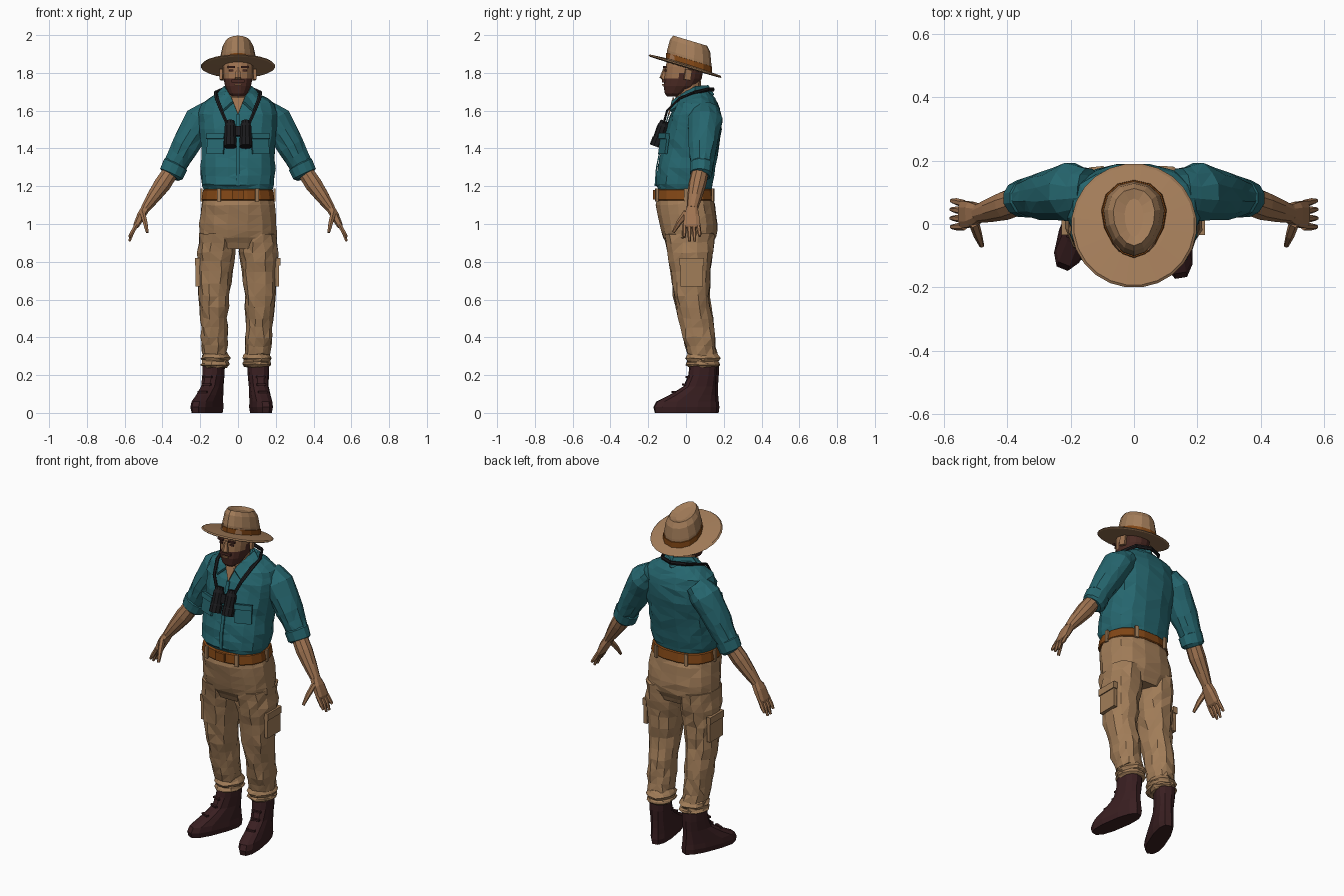
import bpy, bmesh, random
from math import sin, cos, pi, copysign
from mathutils import Vector, Matrix

random.seed(4)
cube = bpy.data.objects.get("Cube")
if cube:
    bpy.data.objects.remove(cube)


def material(name, r, g, b):
    m = bpy.data.materials.new(name)
    m.use_nodes = True
    lin = [(c / 255) ** 2.2 for c in (r, g, b)] + [1]
    m.diffuse_color = lin
    m.node_tree.nodes["Principled BSDF"].inputs["Base Color"].default_value = lin
    return m


TEAL = material("teal cloth", 42, 102, 110)
TAN = material("tan cloth", 160, 124, 89)
FELT = material("hat felt", 162, 124, 90)
SKIN = material("skin", 158, 115, 82)
HAIR = material("dark brown hair", 76, 46, 40)
LEATHER = material("belt leather", 128, 72, 28)
BOOT = material("boot leather", 60, 36, 38)
BLACK = material("black rubber", 32, 32, 34)


def finish(name, bm, mat, mirror=False):
    bmesh.ops.recalc_face_normals(bm, faces=bm.faces)
    me = bpy.data.meshes.new(name)
    bm.to_mesh(me)
    bm.free()
    me.materials.append(mat)
    ob = bpy.data.objects.new(name, me)
    bpy.context.collection.objects.link(ob)
    if mirror:
        ob.modifiers.new("mirror", 'MIRROR')
    return ob


def loft(name, rings, mat, n=12, p=2.0, upright=True, folds=0, mirror=False, warp=None):
    """Skin over rings of (centre, half width, half depth); folds adds crumpled rings."""
    rings = [(Vector(c), a, b) for c, a, b in rings]
    if folds:
        full = rings[:1]
        for r0, r1 in zip(rings, rings[1:]):
            full += [((r0[0] + r1[0]) / 2, (r0[1] + r1[1]) / 2, (r0[2] + r1[2]) / 2), r1]
        rings = full
    bm = bmesh.new()
    loops = []
    for i, (c, a, b) in enumerate(rings):
        u, v = Vector((1, 0, 0)), Vector((0, 1, 0))
        if not upright:
            t = (rings[min(i + 1, len(rings) - 1)][0] - rings[max(i - 1, 0)][0]).normalized()
            u = v.cross(t).normalized()
            v = t.cross(u)
        loop = []
        for k in range(n):
            s, q = sin(2 * pi * (k + .5) / n), cos(2 * pi * (k + .5) / n)
            co = c + u * copysign(abs(q) ** (2 / p), q) * a + v * copysign(abs(s) ** (2 / p), s) * b
            if folds:
                co += Vector([random.uniform(-folds, folds) for _ in range(3)])
            loop.append(bm.verts.new(warp(co) if warp else co))
        loops.append(loop)
    for l0, l1 in zip(loops, loops[1:]):
        for k in range(n):
            j = (k + 1) % n
            bm.faces.new((l0[k], l0[j], l1[j], l1[k]))
    bm.faces.new(loops[0])
    bm.faces.new(loops[-1])
    if folds:
        bmesh.ops.triangulate(bm, faces=bm.faces)
    return finish(name, bm, mat, mirror)


def body(rows):
    """Rows of height, half width, front y, back y."""
    return [((0, (f + b) / 2, z), w, (b - f) / 2) for z, w, f, b in rows]


def box(name, loc, size, mat, yaw=0, pitch=0, mirror=False):
    bm = bmesh.new()
    m = Matrix.Translation(loc) @ Matrix.Rotation(yaw, 4, 'Z') @ Matrix.Rotation(pitch, 4, 'X')
    bmesh.ops.create_cube(bm, size=1, matrix=m @ Matrix.Diagonal((*size, 1)))
    return finish(name, bm, mat, mirror)


def plate(name, pts, faces, mat, mirror=False, thick=.008):
    bm = bmesh.new()
    vs = [bm.verts.new(q) for q in pts]
    for f in faces:
        bm.faces.new([vs[i] for i in f])
    ob = finish(name, bm, mat, mirror)
    ob.modifiers.new("thickness", 'SOLIDIFY').thickness = thick
    return ob


# Shirt
loft("shirt_body", body([(1.17, .175, -.145, .13), (1.21, .193, -.165, .145), (1.3, .2, -.152, .155),
                         (1.4, .196, -.13, .175), (1.5, .205, -.11, .19), (1.58, .212, -.085, .188),
                         (1.64, .195, -.055, .168), (1.685, .12, -.03, .14), (1.71, .08, 0, .115)]),
     TEAL, n=16, p=2.4, folds=.004)
loft("button_placket", [((0, y, z), .017, .006) for z, y in
                        ((1.2, -.163), (1.3, -.156), (1.4, -.135), (1.5, -.115), (1.58, -.092))],
     TEAL, n=4, p=1.2)
loft("sleeves", [((.14, .1, 1.6), .06, .075), ((.2, .1, 1.55), .084, .093), ((.28, .09, 1.41), .073, .077),
                 ((.335, .083, 1.31), .062, .06)], TEAL, upright=False, folds=.004, mirror=True)
loft("rolled_cuffs", [((.322, .083, 1.325), .055, .055), ((.33, .083, 1.315), .07, .064),
                      ((.352, .08, 1.265), .068, .06), ((.358, .078, 1.255), .05, .05)],
     TEAL, upright=False, mirror=True)
box("chest_pockets", (.118, -.117, 1.42), (.095, .014, .1), TEAL, .38, -.15, True)
box("pocket_flaps", (.118, -.118, 1.465), (.1, .02, .03), TEAL, .38, -.15, True)
plate("collar", [(0, .118, 1.735), (.075, .05, 1.73), (.024, -.075, 1.655),
                 (0, .15, 1.685), (.125, .04, 1.675), (.085, -.085, 1.6)],
      [(0, 1, 4, 3), (1, 2, 5, 4)], TEAL, True, .012)
plate("open_neck", [(-.035, -.07, 1.67), (.035, -.07, 1.67), (0, -.096, 1.58)], [(0, 1, 2)], SKIN)

# Forearms and hands
loft("forearms", [((.34, .08, 1.3), .043, .045), ((.4, .06, 1.21), .047, .047), ((.45, .045, 1.14), .037, .039),
                  ((.492, .033, 1.08), .025, .03)], SKIN, n=10, upright=False, mirror=True)
loft("palms", [((.488, .034, 1.085), .024, .029), ((.512, .03, 1.045), .024, .042),
               ((.54, .03, .99), .017, .046), ((.545, .03, .98), .01, .04)],
     SKIN, n=8, p=2.8, upright=False, mirror=True)
for i, (y, tip) in enumerate(((-.008, .93), (.016, .908), (.04, .908), (.064, .935))):
    loft("fingers_%d" % (i + 1), [((.535, y, 1), .012, .012), ((.56, y * 1.1, .955), .012, .011),
                                  ((.575, y * 1.15, tip), .007, .007)],
         SKIN, n=6, upright=False, mirror=True)
loft("thumbs", [((.505, .005, 1.06), .016, .02), ((.492, -.035, 1.01), .014, .015),
                ((.48, -.068, .955), .008, .008)], SKIN, n=6, upright=False, mirror=True)

# Trousers and belt
loft("trouser_seat", body([(1.17, .178, -.15, .135), (1.1, .195, -.16, .155), (1.0, .207, -.142, .168),
                           (.93, .208, -.122, .16), (.87, .17, -.09, .13)]),
     TAN, n=16, p=2.4, folds=.004)
leg_rows = ((.95, .005, .205, -.12, .155), (.85, .005, .213, -.1, .142), (.75, .02, .21, -.082, .13),
            (.62, .035, .2, -.068, .125), (.5, .04, .187, -.04, .145), (.4, .04, .183, -.02, .152),
            (.31, .04, .17, .01, .165))
for side, s, drift in (("left", 1, 0), ("right", -1, .027)):
    def shift(z):
        return drift * (1 - z / .95)
    loft(side + "_trouser_leg", [((s * ((a + b) / 2 + shift(z)), (f + k) / 2, z), (b - a) / 2, (k - f) / 2)
                                 for z, a, b, f, k in leg_rows], TAN, p=2.3, folds=.006)
    loft(side + "_trouser_hem", [((s * (.1 + shift(z)), .09, z), w, w * 1.17) for z, w in
                                 ((.32, .062), (.29, .08), (.272, .07), (.255, .079), (.24, .06))],
         TAN, folds=.004)
    box(side + "_cargo_pocket", (s * (.207 + shift(.74)), .03, .74), (.022, .12, .14), TAN)
    box(side + "_cargo_flap", (s * (.211 + shift(.8)), .03, .8), (.026, .13, .04), TAN)
loft("belt", body([(1.125, .192, -.163, .15), (1.13, .196, -.167, .154),
                   (1.18, .188, -.162, .146), (1.185, .18, -.155, .14)]), LEATHER, n=16, p=2.4)
box("belt_buckle", (0, -.166, 1.155), (.06, .015, .05), LEATHER)
for i, (x, y, yaw) in enumerate(((.1, -.155, .25), (.193, 0, pi / 2), (.1, .143, -.25))):
    box("belt_loops_%d" % (i + 1), (x, y, 1.153), (.02, .012, .07), TAN, yaw, 0, True)

# Boots, turned outward
for side, x, y, turn in (("left", .105, .1, .16), ("right", -.125, .113, -.38)):
    place = Matrix.Translation((x, y, 0)) @ Matrix.Rotation(turn, 4, 'Z')
    loft(side + "_boot", body([(0, .05, -.27, .062), (.03, .056, -.278, .066), (.06, .054, -.262, .062),
                               (.095, .052, -.19, .058), (.14, .05, -.115, .056), (.2, .054, -.088, .06),
                               (.265, .056, -.08, .062)]),
         BOOT, p=2.5, warp=lambda c, m=place: m @ c)
    for z, f in ((.11, -.168), (.15, -.112), (.19, -.094)):
        lace = box(side + "_boot_lace", place @ Vector((0, f, z)), (.05, .014, .01), BOOT, turn)

# Head
loft("neck", body([(1.6, .06, -.06, .08), (1.68, .06, -.055, .08), (1.76, .058, -.05, .08)]), SKIN, n=10)
head = loft("head", body([(1.675, .03, -.1, -.04), (1.69, .05, -.113, .0), (1.73, .07, -.12, .06),
                          (1.77, .077, -.115, .085), (1.8, .08, -.113, .09), (1.83, .082, -.11, .092),
                          (1.9, .078, -.095, .09)]), SKIN, n=16, p=2.3)
head.data.materials.append(HAIR)
for f in head.data.polygons:
    c = f.center
    f.material_index = int(c.z < 1.765 or c.y > .02 or (c.y > -.03 and c.z < 1.8))
loft("nose", body([(1.765, .018, -.128, -.1), (1.775, .019, -.14, -.1), (1.83, .01, -.118, -.1)]),
     SKIN, n=6)
box("moustache", (0, -.119, 1.757), (.07, .016, .014), HAIR)
box("lips", (0, -.122, 1.737), (.036, .009, .009), SKIN)
box("eyes", (.035, -.109, 1.812), (.022, .008, .01), HAIR, .15, 0, True)
box("eyebrows", (.036, -.112, 1.832), (.04, .012, .01), HAIR, .15, 0, True)
box("ears", (.086, .01, 1.79), (.016, .035, .055), SKIN, .25, -.15, True)


# Hat, tipped back and narrowed toward the front
def tip(c):
    return Vector((c.x, c.y, c.z - .3 * c.y))


def pinch(c):
    return tip(Vector((c.x * (1 + 1.6 * (c.y - .03)), c.y, c.z)))


loft("hat_brim", [((0, -.005, z), r, r * .99) for z, r in
                  ((1.826, .085), (1.828, .19), (1.833, .198), (1.84, .19), (1.847, .1))],
     FELT, n=24, warp=tip)
loft("hat_crown", body([(1.84, .1, -.103, .135), (1.89, .096, -.1, .134), (1.95, .083, -.085, .128),
                        (1.977, .066, -.068, .112), (1.963, .03, -.04, .08)]), FELT, n=14, warp=pinch)
loft("hat_band", body([(1.842, .104, -.107, .139), (1.875, .101, -.105, .138), (1.877, .09, -.09, .12)]),
     LEATHER, n=14, warp=pinch)

# Binoculars on a neck strap
loft("binocular_barrels", [((.041, y, z), r, r) for y, z, r in
                           ((-.112, 1.545, .022), (-.118, 1.53, .025), (-.122, 1.515, .031),
                            (-.143, 1.455, .031), (-.145, 1.45, .034), (-.16, 1.41, .034))],
     BLACK, n=10, upright=False, mirror=True)
box("binocular_bridge", (0, -.13, 1.49), (.06, .025, .05), BLACK, 0, -.3)
loft("neck_strap", [((.06, -.118, 1.535), .009, .006), ((.088, -.1, 1.6), .01, .006),
                    ((.112, -.035, 1.665), .012, .007), ((.118, .04, 1.695), .012, .007),
                    ((.08, .115, 1.712), .012, .007), ((0, .145, 1.712), .012, .007)],
     BLACK, n=6, upright=False, mirror=True)
